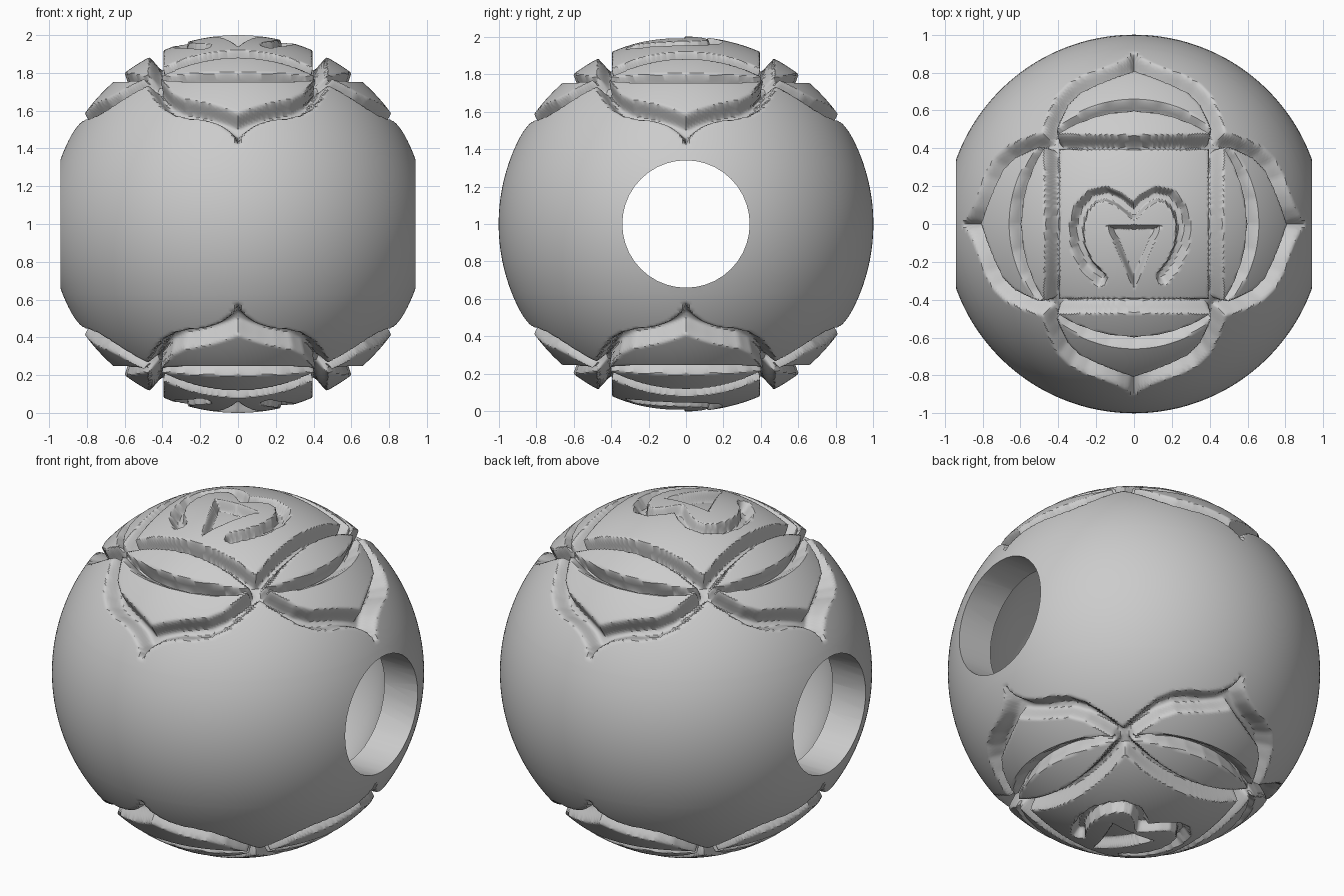
import bpy, bmesh, math
from mathutils import Matrix

if "Cube" in bpy.data.objects:
    bpy.data.objects.remove(bpy.data.objects["Cube"])

SEGS = 320
DEPTH, WALL = 0.095, 0.026

# Half outlines of the carved flower, as (across, outward) seen from above
RIM = [(0, .91), (.03, .88), (.09, .85), (.17, .82), (.26, .79), (.34, .745),
       (.40, .685), (.44, .61), (.465, .54), (.48, .48)]
PETAL = [(0, .81), (.10, .775), (.20, .735), (.29, .69), (.35, .63), (.385, .56),
         (.41, .495), (.36, .545), (.27, .60), (.14, .645), (0, .66)]
LEAF = [(0, .60), (.12, .588), (.23, .56), (.33, .52), (.405, .472), (0, .47)]
SQUARE = .395
# Panel ornament: heart-shaped arch and sunken triangle
ARCH = [(-.18, -.29), (-.25, -.22), (-.295, -.12), (-.305, -.02), (-.28, .08), (-.22, .145),
        (-.15, .16), (-.08, .13), (0, .065), (.05, .12), (.12, .16), (.19, .145),
        (.24, .08), (.265, -.01), (.25, -.12), (.21, -.21), (.155, -.28)]
TRIANGLE = [(-.145, -.005), (.145, -.005), (0, -.345)]


def mirrored(half):
    return half + [(-x, y) for x, y in reversed(half) if x > 0]


def edges(points, closed=True):
    ends = points[1:] + points[:1] if closed else points[1:]
    return [(a[0], a[1], b[0] - a[0], b[1] - a[1]) for a, b in zip(points, ends)]


def distance(px, py, segs):
    best = 9.0
    for ax, ay, dx, dy in segs:
        qx, qy = px - ax, py - ay
        t = (qx * dx + qy * dy) / (dx * dx + dy * dy)
        t = 0.0 if t < 0 else 1.0 if t > 1 else t
        qx -= t * dx
        qy -= t * dy
        d = qx * qx + qy * qy
        if d < best:
            best = d
    return math.sqrt(best)


def signed(px, py, segs):
    """Distance to a closed outline, negative inside."""
    inside = False
    for ax, ay, dx, dy in segs:
        if (ay > py) != (ay + dy > py) and px < ax + dx * (py - ay) / dy:
            inside = not inside
    d = distance(px, py, segs)
    return -d if inside else d


# Full four-petal rim made by turning one petal
petal_rim = list(reversed(RIM)) + [(-x, y) for x, y in RIM[1:-1]]
full_rim = []
for k in range(4):
    c, s = round(math.cos(k * math.pi / 2)), round(math.sin(k * math.pi / 2))
    full_rim += [(c * x - s * y, s * x + c * y) for x, y in petal_rim]
RIM_E, PETAL_E, LEAF_E = edges(full_rim), edges(mirrored(PETAL)), edges(mirrored(LEAF))
ARCH_E, TRI_E = edges(ARCH, False), edges(TRIANGLE)


def ramp(d, width):
    t = max(0.0, min(1.0, d / width))
    return t * t * (3 - 2 * t) * .5 + t * .5


def carve(x, y):
    """Carving depth at a point seen from above."""
    a, b = max(abs(x), abs(y)), min(abs(x), abs(y))
    if a > .92:
        return 0.0
    if a < SQUARE:
        d = max(.038 - distance(x, y, ARCH_E), -signed(x, y, TRI_E))
        return .06 * ramp(d, .022)
    d = -signed(b, a, RIM_E)
    if d <= 0:
        return 0.0
    square = math.hypot(a - SQUARE, max(b - SQUARE, 0))
    d = min(d, square, signed(b, a, PETAL_E), signed(b, a, LEAF_E))
    return DEPTH * ramp(d, WALL)


# Bead: fine rings over both carved caps, coarser rings round the middle
cap = [math.radians(68) * i / 112 for i in range(1, 113)]
middle = [math.radians(68 + 44 * i / 16) for i in range(1, 16)]
thetas = cap + middle + [math.pi - t for t in reversed(cap)]
radii = []
for t in cap:
    radii.append([1 - carve(math.sin(t) * math.cos(2 * math.pi * j / SEGS),
                            math.sin(t) * math.sin(2 * math.pi * j / SEGS))
                  for j in range(SEGS)])
rows = radii + [[1.0] * SEGS for _ in middle] + radii[::-1]

bm = bmesh.new()
rings = []
for t, row in zip(thetas, rows):
    ring = []
    for j, r in enumerate(row):
        p = 2 * math.pi * j / SEGS
        ring.append(bm.verts.new((r * math.sin(t) * math.cos(p),
                                  r * math.sin(t) * math.sin(p), 1 + r * math.cos(t))))
    rings.append(ring)
north, south = bm.verts.new((0, 0, 2)), bm.verts.new((0, 0, 0))
for j in range(SEGS):
    k = (j + 1) % SEGS
    bm.faces.new((north, rings[0][j], rings[0][k]))
    bm.faces.new((south, rings[-1][k], rings[-1][j]))
    for up, low in zip(rings, rings[1:]):
        bm.faces.new((up[j], low[j], low[k], up[k]))


def make_object(name, bm):
    mesh = bpy.data.meshes.new(name)
    bm.to_mesh(mesh)
    bm.free()
    obj = bpy.data.objects.new(name, mesh)
    bpy.context.collection.objects.link(obj)
    return obj


bead = make_object("carved_bead", bm)
grey = bpy.data.materials.new("plain_grey")
grey.diffuse_color = (.6, .6, .6, 1)
grey.use_nodes = True
grey.node_tree.nodes["Principled BSDF"].inputs["Base Color"].default_value = grey.diffuse_color
bead.data.materials.append(grey)

# Hollow inside and the cord hole running along x
bm = bmesh.new()
bmesh.ops.create_uvsphere(bm, u_segments=64, v_segments=32, radius=.8,
                          matrix=Matrix.Translation((0, 0, 1)))
cavity = make_object("cavity_cutter", bm)
bm = bmesh.new()
bmesh.ops.create_cone(bm, cap_ends=True, segments=40, radius1=.34, radius2=.34, depth=2.4,
                      matrix=Matrix.Translation((0, 0, 1)) @ Matrix.Rotation(math.pi / 2, 4, 'Y'))
hole = make_object("hole_cutter", bm)

bpy.context.view_layer.objects.active = bead
bead.select_set(True)
for cutter in (cavity, hole):
    cutter.data.materials.append(grey)
    cutter.hide_render = True
    mod = bead.modifiers.new(cutter.name, 'BOOLEAN')
    mod.operation = 'DIFFERENCE'
    mod.solver = 'MANIFOLD'
    mod.object = cutter
    bpy.ops.object.modifier_apply(modifier=mod.name)
for cutter in (cavity, hole):
    bpy.data.objects.remove(cutter)

bpy.ops.object.shade_smooth_by_angle(angle=math.radians(40))
